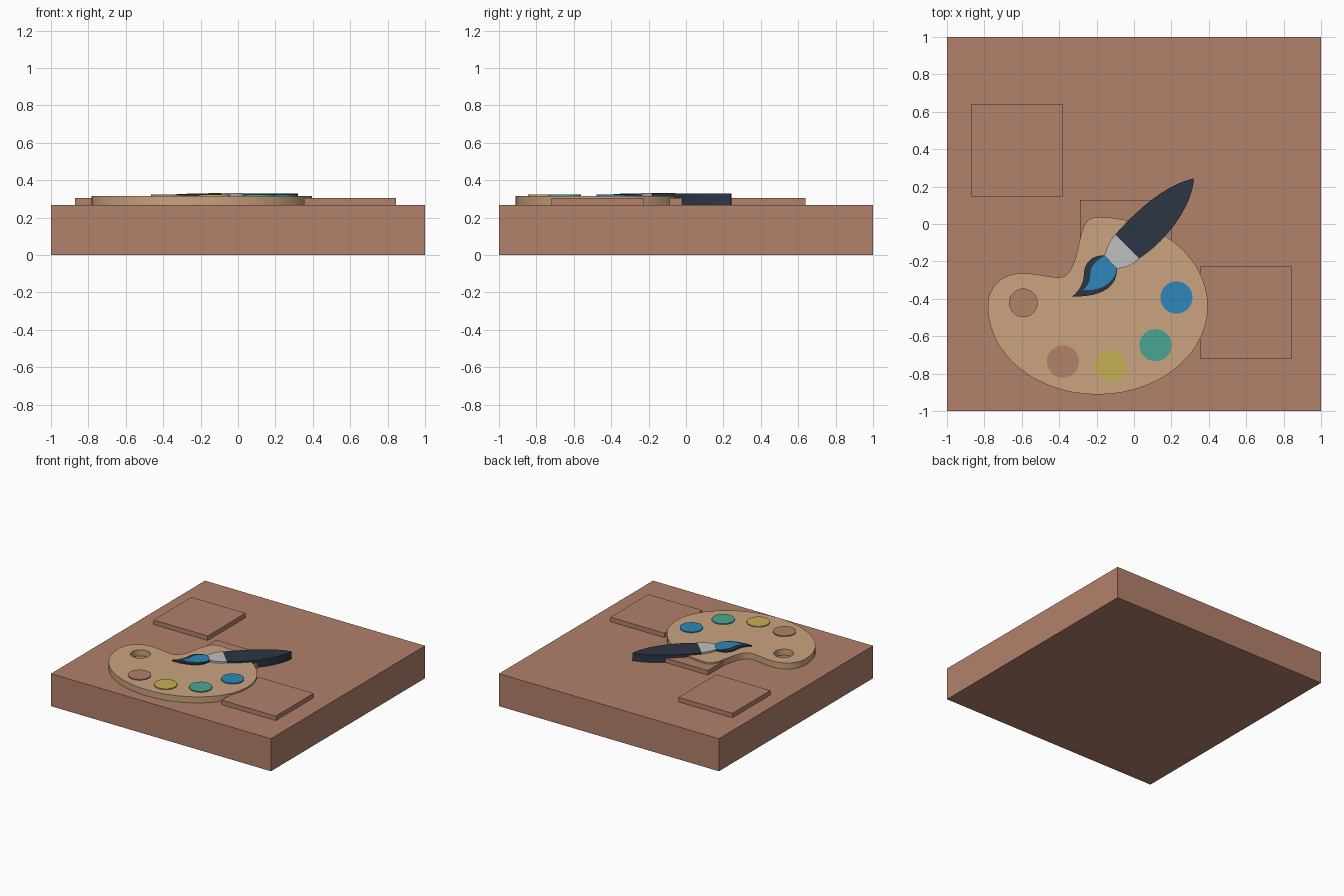
import bpy, bmesh, math
from mathutils import Vector

if "Cube" in bpy.data.objects:
    bpy.data.objects.remove(bpy.data.objects["Cube"])


def material(name, r, g, b):
    def lin(c):
        c /= 255
        return c / 12.92 if c <= 0.04045 else ((c + 0.055) / 1.055) ** 2.4
    m = bpy.data.materials.new(name)
    m.diffuse_color = (lin(r), lin(g), lin(b), 1)
    m.use_nodes = True
    m.node_tree.nodes["Principled BSDF"].inputs["Base Color"].default_value = m.diffuse_color
    return m


BROWN = material("clay_brown", 178, 129, 107)
WOOD = material("light_wood", 202, 163, 127)
DARK = material("dark_slate", 44, 54, 67)
SILVER = material("silver_grey", 192, 192, 192)
BLUE = material("paint_blue", 46, 135, 186)
TEAL = material("paint_teal", 74, 165, 148)
YELLOW = material("paint_yellow", 198, 175, 85)

BASE_TOP = 0.267


def bezier(start, segments, n=10):
    """Sample a path; each segment is (handle, handle, end) or (end,)."""
    pts, p = [], Vector(start)
    for seg in segments:
        q = [Vector(v) for v in seg]
        if len(q) == 1:
            pts.append(p)
        else:
            a, b, c = q
            for i in range(n):
                t = i / n
                s = 1 - t
                pts.append(p * s**3 + a * 3 * s * s * t + b * 3 * s * t * t + c * t**3)
        p = q[-1]
    return pts


def circle(x, y, r, n=40):
    return [Vector((x + r * math.cos(2 * math.pi * i / n),
                    y + r * math.sin(2 * math.pi * i / n))) for i in range(n)]


def prism(name, loops, z0, z1, mat):
    """Extrude a flat outline (extra loops become holes) from z0 to z1."""
    bm = bmesh.new()
    edges = []
    for loop in loops:
        vs = [bm.verts.new((p.x, p.y, z0)) for p in loop]
        edges += [bm.edges.new((vs[i - 1], vs[i])) for i in range(len(vs))]
    bmesh.ops.triangle_fill(bm, edges=edges, use_beauty=True, normal=(0, 0, 1))
    ext = bmesh.ops.extrude_face_region(bm, geom=bm.faces[:], use_keep_orig=True)
    top = [g for g in ext["geom"] if isinstance(g, bmesh.types.BMVert)]
    bmesh.ops.translate(bm, verts=top, vec=(0, 0, z1 - z0))
    bmesh.ops.recalc_face_normals(bm, faces=bm.faces[:])
    me = bpy.data.meshes.new(name)
    bm.to_mesh(me)
    bm.free()
    me.materials.append(mat)
    ob = bpy.data.objects.new(name, me)
    bpy.context.collection.objects.link(ob)
    bpy.ops.object.select_all(action='DESELECT')
    ob.select_set(True)
    bpy.context.view_layer.objects.active = ob
    bpy.ops.object.shade_smooth_by_angle(angle=math.radians(35))
    return ob


def box(name, x, y, sx, sy, z0, z1, mat):
    bpy.ops.mesh.primitive_cube_add(size=1, location=(x, y, (z0 + z1) / 2))
    ob = bpy.context.object
    ob.name = name
    ob.scale = (sx, sy, z1 - z0)
    ob.data.materials.append(mat)


# Slab and the three raised square tiles
box("base_slab", 0, 0, 2, 2, 0, BASE_TOP, BROWN)
for i, (x, y) in enumerate([(-0.625, 0.394), (-0.043, -0.117), (0.6, -0.472)]):
    box(f"square_tile_{i + 1}", x, y, 0.492, 0.492, BASE_TOP - 0.01, 0.304, BROWN)

# Palette board with thumb hole
board = bezier((-.782, -.44), [
    ((-.782, -.70), (-.52, -.912), (-.195, -.912)),
    ((.13, -.912), (.395, -.70), (.395, -.44)),
    ((.395, -.176), (.13, .037), (-.195, .037)),
    ((-.27, .037), (-.28, -.04), (-.30, -.13)),
    ((-.32, -.22), (-.345, -.285), (-.40, -.285)),
    ((-.46, -.285), (-.52, -.263), (-.60, -.263)),
    ((-.70, -.263), (-.782, -.33), (-.782, -.44))], 14)
prism("palette_board", [board, circle(-.592, -.422, .074)], BASE_TOP, 0.317, WOOD)

# Paint blobs
for name, x, y, mat in [("brown_paint", -.38, -.735, BROWN),
                        ("yellow_paint", -.125, -.76, YELLOW),
                        ("teal_paint", .115, -.648, TEAL),
                        ("blue_paint", .227, -.393, BLUE)]:
    prism(name, [circle(x, y, .086)], 0.316, 0.3245, mat)

# Brush handle, ferrule and bristles
handle = bezier((-.10, -.056), [
    ((.027, -.184),),
    ((.15, -.11), (.31, .08), (.32, .238)),
    ((.316, .243),),
    ((.17, .21), (.02, .08), (-.10, -.056))])
prism("brush_handle", [handle], BASE_TOP, 0.328, DARK)

ferrule = bezier((-.10, -.056), [
    ((-.125, -.085), (-.148, -.125), (-.157, -.168)),
    ((-.09, -.238),),
    ((-.05, -.235), (-.005, -.22), (.027, -.184)),
    ((-.10, -.056),)])
prism("brush_ferrule", [ferrule], BASE_TOP, 0.331, SILVER)

bristles = bezier((-.157, -.168), [
    ((-.23, -.165), (-.265, -.215), (-.267, -.26)),
    ((-.268, -.31), (-.285, -.35), (-.33, -.388)),
    ((-.21, -.39), (-.09, -.36), (-.09, -.238)),
    ((-.157, -.168),)])
prism("brush_bristles", [bristles], BASE_TOP, 0.326, DARK)

wet_paint = bezier((-.157, -.170), [
    ((-.21, -.20), (-.232, -.225), (-.234, -.27)),
    ((-.235, -.31), (-.25, -.335), (-.275, -.354)),
    ((-.18, -.358), (-.105, -.32), (-.091, -.239)),
    ((-.157, -.170),)])
prism("bristle_paint", [wet_paint], 0.325, 0.330, BLUE)
